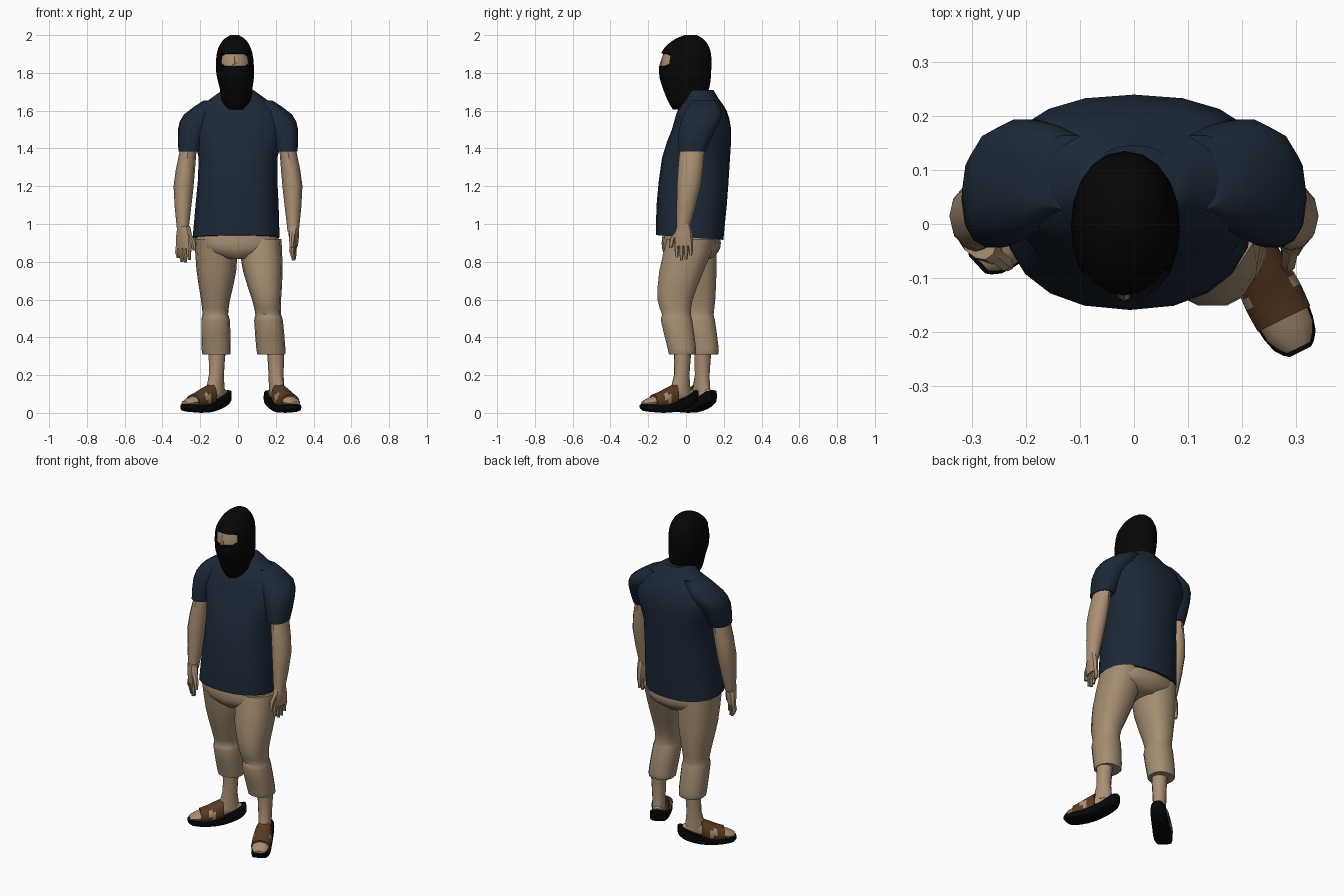
import bpy, bmesh
from math import cos, sin, tau, copysign, radians
from mathutils import Matrix, Vector

cube = bpy.data.objects.get("Cube")
if cube:
    bpy.data.objects.remove(cube, do_unlink=True)


def material(name, *rgb):
    mat = bpy.data.materials.new(name)
    mat.use_nodes = True
    mat.diffuse_color = (*rgb, 1)
    shader = mat.node_tree.nodes["Principled BSDF"]
    shader.inputs["Base Color"].default_value = (*rgb, 1)
    shader.inputs["Roughness"].default_value = 0.9
    return mat


NAVY = material("navy cloth", 0.012, 0.022, 0.041)
KHAKI = material("khaki cloth", 0.37, 0.265, 0.165)
SKIN = material("skin", 0.4, 0.275, 0.17)
BLACK = material("black knit", 0.002, 0.002, 0.002)
BROWN = material("brown leather", 0.1, 0.043, 0.017)


def smooth_rings(keys, steps):
    """Fill in extra rings between the key rings with a smooth curve."""
    keys = [Vector(key) for key in keys]
    padded = [keys[0], *keys, keys[-1]]
    rings = []
    for before, start, end, after in zip(padded, padded[1:], padded[2:], padded[3:]):
        leave, arrive = (end - before) / 2, (after - start) / 2
        for step in range(steps):
            t = step / steps
            ease = t * t * (3 - 2 * t)
            rings.append(start.lerp(end, ease)
                         + leave * t * (1 - t) ** 2 - arrive * t * t * (1 - t))
    return rings + [keys[-1]]


def loft(name, keys, *materials, sides=14, power=2.3, steps=2,
         lengthwise=False, matrix=None, edit=None):
    """Skin rings of (level, centre x, centre depth, half width, half depth)."""
    bm = bmesh.new()
    loops = []
    for level, centre_x, centre_d, width, depth in smooth_rings(keys, steps):
        loop = []
        for i in range(sides):
            c, s = cos(tau * i / sides), sin(tau * i / sides)
            x = centre_x + width * copysign(abs(c) ** (2 / power), c)
            d = centre_d + depth * copysign(abs(s) ** (2 / power), s)
            loop.append(bm.verts.new((x, level, d) if lengthwise else (x, d, level)))
        loops.append(loop)
    for lower, upper in zip(loops, loops[1:]):
        for i in range(sides):
            bm.faces.new((lower[i - 1], lower[i], upper[i], upper[i - 1]))
    bm.faces.new(loops[0])
    bm.faces.new(loops[-1])
    bmesh.ops.recalc_face_normals(bm, faces=bm.faces)
    if edit:
        edit(bm)
    if matrix:
        bm.transform(matrix)
    mesh = bpy.data.meshes.new(name)
    bm.to_mesh(mesh)
    bm.free()
    for mat in materials:
        mesh.materials.append(mat)
    mesh.shade_smooth()
    mesh.set_sharp_from_angle(angle=radians(40))
    bpy.context.collection.objects.link(bpy.data.objects.new(name, mesh))


def mirrored(keys, side):
    return [(level, side * x, *rest) for level, x, *rest in keys]


# Shirt body, with the hem a little lower at the back
def slope_hem(bm):
    for vert in bm.verts:
        if vert.co.z < 0.94:
            vert.co.z -= 0.07 * vert.co.y


loft("shirt", [
    (0.93, -0.01, 0.02, 0.23, 0.178), (1.1, -0.005, 0.03, 0.22, 0.186),
    (1.35, 0, 0.053, 0.208, 0.18), (1.5, 0, 0.082, 0.25, 0.157),
    (1.6, 0, 0.085, 0.225, 0.13), (1.66, 0, 0.085, 0.15, 0.09),
    (1.71, 0, 0.075, 0.08, 0.07)], NAVY, sides=20, edit=slope_hem)


# Hood with a recessed eye opening, rounded at its corners
def cut_eye_opening(bm):
    opening = []
    for face in bm.faces:
        centre = face.calc_center_median()
        if face.normal.y < -0.2 and 1.83 < centre.z < 1.905 and abs(centre.x + 0.018) < 0.075:
            opening.append(face)
    bmesh.ops.inset_region(bm, faces=opening, thickness=0.003, depth=-0.012)
    for face in opening:
        face.material_index = 1
    for vert in {v for face in opening for v in face.verts}:
        if abs(vert.co.x + 0.018) > 0.06:
            vert.co.z += 0.4 * (1.87 - vert.co.z)


loft("hood", [
    (1.607, -0.01, -0.01, 0.04, 0.06), (1.65, -0.01, 0, 0.075, 0.095),
    (1.72, -0.01, 0, 0.087, 0.123), (1.8, -0.015, -0.005, 0.1, 0.138),
    (1.905, -0.018, 0, 0.094, 0.132), (1.97, -0.018, 0.015, 0.064, 0.087),
    (2, -0.018, 0.025, 0.022, 0.033)],
    BLACK, SKIN, sides=20, power=2.1, steps=3, edit=cut_eye_opening)
loft("nose_bridge", [(1.83, -0.018, -0.12, 0.014, 0.024),
                     (1.89, -0.018, -0.11, 0.007, 0.015)], SKIN, sides=8)

# Trousers: the legs spread and step apart below the seat
loft("trouser_seat", [
    (0.97, -0.005, 0.025, 0.2, 0.145), (0.9, -0.005, 0.028, 0.225, 0.157),
    (0.85, 0, 0.025, 0.19, 0.145), (0.815, 0, 0.02, 0.07, 0.11)], KHAKI, sides=16)
LEG = [(0.92, 0.115, 0.03, 0.115, 0.135), (0.75, 0.123, 0.01, 0.105, 0.12),
       (0.6, 0.135, 0.002, 0.077, 0.095), (0.52, 0.14, 0.01, 0.068, 0.078),
       (0.49, 0.14, 0.01, 0.076, 0.085), (0.34, 0.145, 0.038, 0.077, 0.077),
       (0.31, 0.145, 0.04, 0.073, 0.072)]


def stride(keys, side):
    for level, x, y, *size in keys:
        drop = 0.92 - level
        yield (level, side * x + 0.05 * drop, y - side * min(0.06, drop / 5), *size)


for side, label in ((-1, "right"), (1, "left")):
    loft(label + "_trouser_leg", stride(LEG, side), KHAKI)
    loft(label + "_sleeve", mirrored([
        (1.385, 0.258, 0.03, 0.057, 0.075), (1.5, 0.243, 0.06, 0.075, 0.1),
        (1.58, 0.2, 0.09, 0.086, 0.105), (1.655, 0.12, 0.095, 0.06, 0.07)],
        side), NAVY)
    loft(label + "_arm", mirrored([
        (1.45, 0.255, 0.04, 0.042, 0.06), (1.36, 0.268, 0.03, 0.046, 0.066),
        (1.2, 0.288, 0.015, 0.053, 0.063), (1, 0.292, -0.012, 0.034, 0.038),
        (0.96, 0.292, -0.02, 0.03, 0.034)], side), SKIN, sides=12, power=2)


# Hands: local x runs along the knuckles towards the thumb
def hand(label, place, turn):
    matrix = Matrix.Translation(place) @ Matrix.Rotation(turn, 4, "Z")
    loft(label + "_palm", [
        (0.01, 0, 0, 0.034, 0.027), (-0.05, 0.002, 0, 0.05, 0.026),
        (-0.11, 0, 0, 0.05, 0.019)], SKIN, sides=10, matrix=matrix)
    for finger, length in enumerate((0.06, 0.08, 0.085, 0.07)):
        x = 0.025 * (finger - 1.5)
        loft(f"{label}_finger_{finger + 1}", [
            (-0.1, x, 0, 0.013, 0.015), (-0.1 - length / 2, x, -0.006, 0.012, 0.013),
            (-0.1 - length, x, 0, 0.007, 0.009)],
            SKIN, sides=6, steps=1, matrix=matrix)
    loft(label + "_thumb", [
        (-0.015, 0.02, 0, 0.014, 0.016), (-0.07, 0.06, 0, 0.015, 0.015),
        (-0.12, 0.07, 0, 0.009, 0.01)], SKIN, sides=6, steps=1, matrix=matrix)


hand("right", (-0.287, -0.035, 0.98), -0.65)
hand("left", (0.296, -0.012, 0.993), -1.75)


# Ankles, feet and sandals: local -y points to the toes
def open_strap_sides(bm):
    for face in bm.faces:
        centre = face.calc_center_median()
        if -0.05 < centre.y < -0.01 and 0.06 < centre.z < 0.1:
            face.material_index = 1


def foot(label, place, turn):
    matrix = Matrix.Translation(place) @ Matrix.Rotation(turn, 4, "Z")
    loft(label + "_ankle", [
        (0.33, 0, 0.08, 0.046, 0.048), (0.2, 0, 0.075, 0.039, 0.042),
        (0.1, 0, 0.065, 0.037, 0.065)], SKIN, sides=12, power=2, matrix=matrix)
    loft(label + "_foot", [
        (-0.155, 0, 0.05, 0.024, 0.01), (-0.12, 0, 0.055, 0.046, 0.024),
        (-0.05, 0, 0.068, 0.047, 0.038), (0.05, 0, 0.095, 0.037, 0.058),
        (0.14, 0, 0.1, 0.02, 0.022)],
        SKIN, sides=12, power=2, lengthwise=True, matrix=matrix)
    loft(label + "_sandal_strap", [
        (-0.095, 0, 0.058, 0.054, 0.039), (-0.05, 0, 0.066, 0.056, 0.048),
        (-0.01, 0, 0.077, 0.053, 0.057), (0.035, 0, 0.092, 0.048, 0.062)],
        BROWN, SKIN, sides=16, lengthwise=True, matrix=matrix, edit=open_strap_sides)
    loft(label + "_sandal_sole", [
        (-0.163, 0, 0.035, 0.022, 0.01), (-0.14, 0, 0.029, 0.043, 0.019),
        (-0.08, 0, 0.026, 0.054, 0.023), (0, 0, 0.031, 0.05, 0.03),
        (0.08, 0, 0.052, 0.047, 0.034), (0.14, 0, 0.081, 0.042, 0.036),
        (0.165, 0, 0.095, 0.022, 0.025)],
        BLACK, sides=12, power=4, lengthwise=True, matrix=matrix)


foot("right", (-0.17, 0.035, 0), -0.83)
foot("left", (0.235, -0.09, 0), 0.46)
